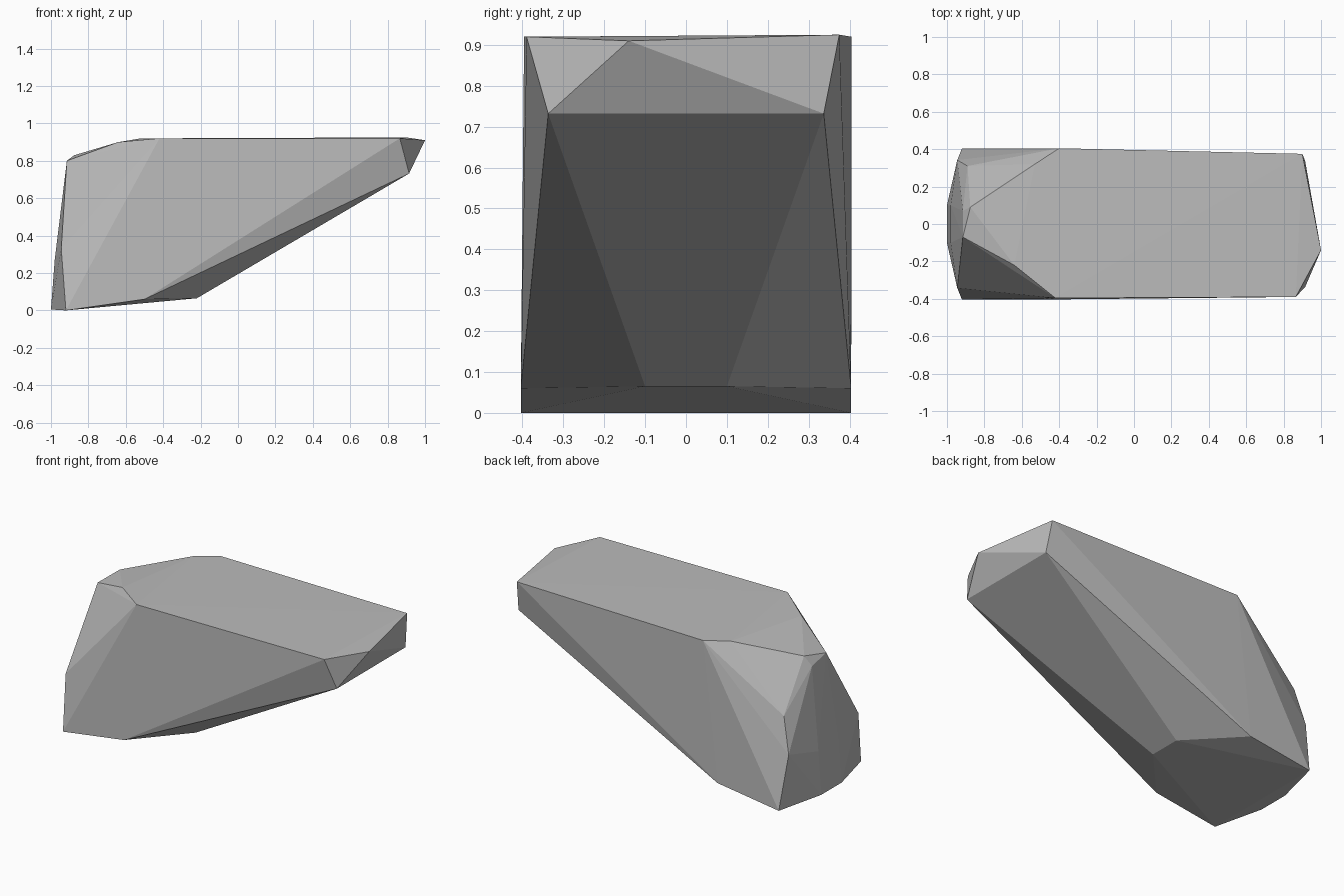
import bpy
import bmesh

# Remove the default object only
default_cube = bpy.data.objects.get("Cube")
if default_cube is not None:
    bpy.data.objects.remove(default_cube, do_unlink=True)


def make_material(name, colour):
    """Create a plain flat material."""
    material = bpy.data.materials.new(name)
    material.use_nodes = True
    material.diffuse_color = colour
    shader = material.node_tree.nodes["Principled BSDF"]
    shader.inputs["Base Color"].default_value = colour
    shader.inputs["Roughness"].default_value = 1
    return material


def mirrored(points):
    """Return the corner points together with their front-to-back copies."""
    return points + [(x, -y, z) for x, y, z in points]


def build_hull(name, corners, material):
    """Wrap the corner points in a faceted convex skin."""
    mesh = bpy.data.meshes.new(name)
    bm = bmesh.new()
    for corner in corners:
        bm.verts.new(corner)
    result = bmesh.ops.convex_hull(bm, input=list(bm.verts))
    loose = set(result["geom_interior"]) | set(result["geom_unused"])
    unused = [v for v in loose if isinstance(v, bmesh.types.BMVert)]
    bmesh.ops.delete(bm, geom=unused, context="VERTS")
    bmesh.ops.recalc_face_normals(bm, faces=list(bm.faces))
    for face in bm.faces:
        face.smooth = False
    bm.to_mesh(mesh)
    bm.free()
    mesh.materials.append(material)
    rock = bpy.data.objects.new(name, mesh)
    bpy.context.scene.collection.objects.link(rock)
    return rock


# Base, sloping underside and blunt end, matching on both sides
paired_corners = mirrored([
    (-0.92, 0.404, 0),
    (-1, 0.1, 0.005),
    (-0.98, 0.1, 0.27),
    (-0.945, 0.342, 0.33),
    (-0.5, 0.404, 0.06),
    (-0.22, 0.1, 0.065),
    (0.915, 0.337, 0.732),
])

# Overhanging tip
tip_corners = [
    (1, -0.14, 0.91),
    (0.9, 0.375, 0.925),
    (0.865, -0.39, 0.92),
]

# Flat top and its chipped shoulder
top_corners = [
    (-0.4, 0.405, 0.92),
    (-0.53, 0.32, 0.918),
    (-0.42, -0.396, 0.92),
    (-0.64, -0.22, 0.9),
    (-0.875, 0.09, 0.83),
    (-0.915, -0.07, 0.8),
    (-0.915, 0.07, 0.77),
    (-0.89, 0.31, 0.545),
]

grey_stone = make_material("grey stone", (0.5, 0.5, 0.5, 1))
build_hull("rock", paired_corners + tip_corners + top_corners, grey_stone)
